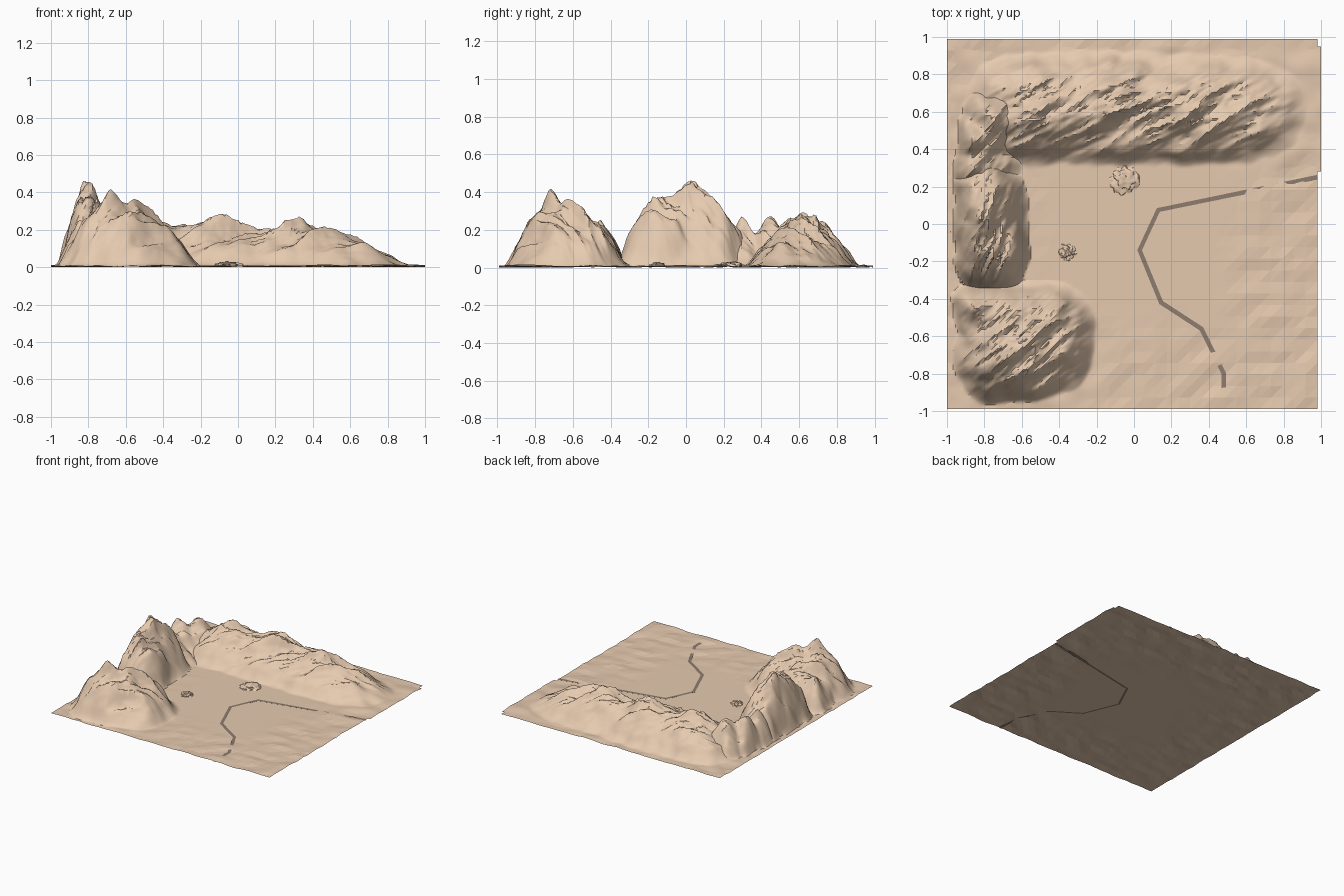
import bpy, bmesh, math
from mathutils import Vector, noise

cube = bpy.data.objects.get("Cube")
if cube:
    bpy.data.objects.remove(cube)


def make_material(name, color):
    mat = bpy.data.materials.new(name)
    mat.use_nodes = True
    mat.diffuse_color = color
    bsdf = mat.node_tree.nodes["Principled BSDF"]
    bsdf.inputs["Base Color"].default_value = color
    bsdf.inputs["Roughness"].default_value = 0.9
    return mat


SAND = make_material("sand", (0.79, 0.59, 0.43, 1))
TRAIL = make_material("trail brown", (0.27, 0.2, 0.155, 1))


def finish(bm, name, mat, angle=None):
    mesh = bpy.data.meshes.new(name)
    bm.to_mesh(mesh)
    bm.free()
    mesh.materials.append(mat)
    obj = bpy.data.objects.new(name, mesh)
    bpy.context.collection.objects.link(obj)
    if angle:
        bpy.ops.object.select_all(action="DESELECT")
        obj.select_set(True)
        bpy.context.view_layer.objects.active = obj
        bpy.ops.object.shade_smooth_by_angle(angle=math.radians(angle))


def sheet(x0, x1, y0, y1, step, height):
    """Triangulated height field over a rectangle."""
    bm = bmesh.new()
    nx, ny = round((x1 - x0) / step), round((y1 - y0) / step)
    rows = []
    for j in range(ny + 1):
        y = y0 + (y1 - y0) * j / ny
        xs = [x0 + (x1 - x0) * i / nx for i in range(nx + 1)]
        rows.append([bm.verts.new((x, y, height(x, y))) for x in xs])
    for low, high in zip(rows, rows[1:]):
        for i in range(nx):
            a, b, c, d = low[i], low[i + 1], high[i + 1], high[i]
            bm.faces.new((a, b, c))
            bm.faces.new((a, c, d))
    return bm


# Desert floor: level in the middle, gently rippled outside
def floor_height(x, y):
    r = max(abs(x) / 0.42, abs(y + 0.05) / 0.4)
    blend = min(1, max(0, (r - 1) * 1.5))
    ripple = noise.noise(Vector((x * 7, y * 9, 4)))
    return max(0, 0.006 + 0.013 * blend * ripple)


finish(sheet(-1, 0.98, -0.99, 0.99, 0.062, floor_height), "desert_floor", SAND)


def ridges(x, y, angle, seed):
    """Sharp-crested noise stretched along one direction, about 0 to 1."""
    u = x * math.cos(angle) + y * math.sin(angle)
    v = y * math.cos(angle) - x * math.sin(angle)
    total, weight, size = 0, 0.52, 1
    for octave in range(4):
        n = noise.noise(Vector((u * 1.8 * size, v * 7 * size, seed + octave * 7)))
        total += weight * (1 - min(1, abs(n) * 1.8))
        weight, size = weight * 0.5, size * 2
    return total


def mountain(name, bounds, peaks, angle, seed, top):
    """Peaks: x, y, height, then reach to left, right, front and back."""
    def height(x, y):
        wx = x + 0.025 * noise.noise(Vector((x * 9, y * 9, seed)))
        wy = y + 0.025 * noise.noise(Vector((x * 9, y * 9, seed + 30)))
        total = 0
        for px, py, h, left, right, front, back in peaks:
            dx = abs(wx - px) / (left if wx < px else right)
            dy = abs(wy - py) / (front if wy < py else back)
            slope = 1 - min(1, (dx ** 2.5 + dy ** 2.5) ** 0.4) ** 1.3
            foot = min(1, slope / 0.3)
            total += (h * slope * (0.4 + 0.6 * foot)) ** 7
        return total ** (1 / 7) * (0.6 + 0.55 * ridges(x, y, angle, seed))

    bm = sheet(*bounds, 0.0125, height)
    scale = top / max(v.co.z for v in bm.verts)
    for v in bm.verts:
        v.co.z = v.co.z * scale + floor_height(v.co.x, v.co.y) + 0.001
    finish(bm, name, SAND, 35)


# Mountains
mountain("back_range", (-0.96, 1.0, 0.28, 0.95), [
    (-0.50, 0.63, 0.30, 0.40, 0.38, 0.32, 0.29),
    (-0.27, 0.63, 0.23, 0.30, 0.30, 0.32, 0.29),
    (-0.08, 0.64, 0.30, 0.40, 0.35, 0.33, 0.29),
    (0.08, 0.63, 0.23, 0.30, 0.30, 0.31, 0.29),
    (0.22, 0.62, 0.275, 0.35, 0.67, 0.31, 0.29),
    (0.43, 0.61, 0.23, 0.40, 0.49, 0.29, 0.28)], 0.42, 3, 0.29)
mountain("tall_side_mountain", (-0.98, -0.55, -0.39, 0.39), [
    (-0.83, 0.04, 0.46, 0.14, 0.27, 0.36, 0.34),
    (-0.77, -0.13, 0.44, 0.19, 0.21, 0.25, 0.25)], 1.2, 11, 0.45)
mountain("corner_crag", (-0.98, -0.55, 0.12, 0.78), [
    (-0.85, 0.30, 0.27, 0.11, 0.24, 0.16, 0.14),
    (-0.86, 0.44, 0.27, 0.10, 0.25, 0.15, 0.17),
    (-0.76, 0.56, 0.26, 0.16, 0.20, 0.20, 0.18)], 0.9, 19, 0.265)
mountain("front_mountain", (-0.98, -0.18, -0.98, -0.3), [
    (-0.57, -0.57, 0.40, 0.38, 0.37, 0.38, 0.27),
    (-0.68, -0.71, 0.42, 0.28, 0.33, 0.26, 0.32),
    (-0.84, -0.45, 0.26, 0.13, 0.20, 0.20, 0.14)], 0.6, 27, 0.41)


# Small rocky mounds on the floor
def rock(name, x, y, radius, tall):
    bm = bmesh.new()
    bmesh.ops.create_icosphere(bm, subdivisions=4, radius=1)
    for v in bm.verts:
        v.co *= 0.95 + 0.4 * noise.noise(v.co * 3 + Vector((x, y, 0)) * 20)
        v.co = Vector((x + v.co.x * radius, y + v.co.y * radius,
                       max(0.0065, v.co.z * tall)))
    finish(bm, name, SAND, 35)


rock("large_rock", -0.05, 0.235, 0.078, 0.03)
rock("small_rock", -0.355, -0.15, 0.046, 0.028)

# Winding trail: a thin solid strip
path = [Vector(p) for p in ((0.98, 0.25), (0.13, 0.075), (0.03, -0.14),
                            (0.145, -0.42), (0.36, -0.56), (0.48, -0.8),
                            (0.48, -0.99))]
bm = bmesh.new()
sections = []
for i, p in enumerate(path):
    before = (p - path[max(0, i - 1)]).normalized()
    after = (path[min(len(path) - 1, i + 1)] - p).normalized()
    along = (before + after).normalized()
    side = Vector((-along.y, along.x)) * 0.0125
    sections.append([bm.verts.new((*(p + side * s), z))
                     for s, z in ((1, 0.0075), (-1, 0.0075),
                                  (-0.6, 0.0045), (0.6, 0.0045))])
for a, b in zip(sections, sections[1:]):
    for k in range(4):
        n = (k + 1) % 4
        bm.faces.new((a[k], a[n], b[n], b[k]))
bm.faces.new(sections[0])
bm.faces.new(sections[-1])
bmesh.ops.recalc_face_normals(bm, faces=bm.faces)
finish(bm, "trail", TRAIL)
